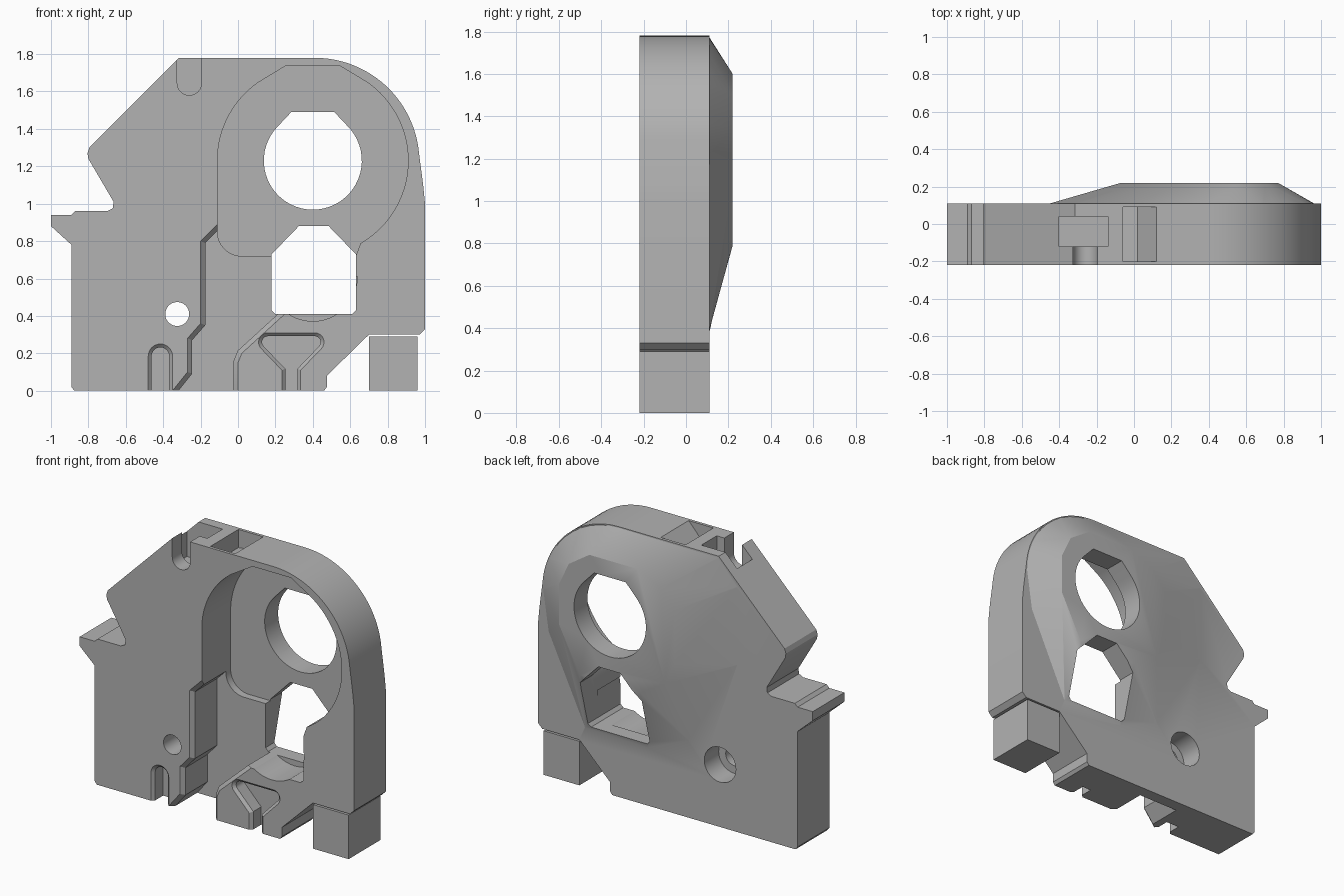
import bpy, bmesh, math
from mathutils import Vector

if "Cube" in bpy.data.objects:
    bpy.data.objects.remove(bpy.data.objects["Cube"])

grey = bpy.data.materials.new("matte grey")
grey.use_nodes = True
grey.diffuse_color = (0.45, 0.45, 0.45, 1)
grey.node_tree.nodes["Principled BSDF"].inputs["Base Color"].default_value = (0.45, 0.45, 0.45, 1)

FRONT, BACK, OUT = -0.22, 0.11, -0.3


def arc(cx, cz, r, a0, a1, n=24):
    steps = [math.radians(a0 + (a1 - a0) * i / n) for i in range(n + 1)]
    return [(cx + r * math.cos(a), cz + r * math.sin(a)) for a in steps]


def inset(pts, d):
    """Move every edge of a profile inward by d."""
    v = [Vector(p) for p in pts]
    n = len(v)
    area = sum(v[i - 1].x * v[i].y - v[i].x * v[i - 1].y for i in range(n))
    sign = 1 if area > 0 else -1
    result = []
    for i in range(n):
        a = (v[i] - v[i - 1]).normalized()
        b = (v[(i + 1) % n] - v[i]).normalized()
        na, nb = Vector((-a.y, a.x)), Vector((-b.y, b.x))
        m = (na + nb) / max(1 + na.dot(nb), 0.4)
        result.append(tuple(v[i] + m * d * sign))
    return result


def finish(name, bm):
    bmesh.ops.recalc_face_normals(bm, faces=bm.faces)
    mesh = bpy.data.meshes.new(name)
    bm.to_mesh(mesh)
    bm.free()
    obj = bpy.data.objects.new(name, mesh)
    bpy.context.collection.objects.link(obj)
    mesh.materials.append(grey)
    return obj


def loft(name, rings):
    """Skin matching x-z profiles given as (y, points)."""
    bm = bmesh.new()
    loops = [[bm.verts.new((x, y, z)) for x, z in pts] for y, pts in rings]
    bm.faces.new(loops[0])
    bm.faces.new(loops[-1])
    n = len(loops[0])
    for a, b in zip(loops, loops[1:]):
        for i in range(n):
            j = (i + 1) % n
            bm.faces.new((a[i], a[j], b[j], b[i]))
    return finish(name, bm)


def prism(name, pts, y0, y1):
    return loft(name, [(y0, pts), (y1, pts)])


def block(name, x0, x1, y0, y1, z0, z1):
    return prism(name, [(x0, z0), (x1, z0), (x1, z1), (x0, z1)], y0, y1)


def combine(target, tool, operation="DIFFERENCE"):
    mod = target.modifiers.new(tool.name, "BOOLEAN")
    mod.operation, mod.solver, mod.object = operation, "EXACT", tool
    bpy.context.view_layer.objects.active = target
    bpy.ops.object.modifier_apply(modifier=mod.name)
    bpy.data.objects.remove(tool)


def chamfered_cut(target, name, pts, depth, c):
    """Recess from the front with a chamfered rim."""
    small = inset(pts, c)
    combine(target, loft(name, [(OUT, pts), (FRONT, pts), (FRONT + c, small), (depth, small)]))


# Main plate
outline = arc(0.41, 1.22, 0.56, 90, 5) + [
    (0.99, 1.1), (1, 1), (1, 0.33), (0.97, 0.3), (0.7, 0.3), (0.475, 0.08), (0.475, 0.02),
    (0.46, 0), (-0.875, 0), (-0.89, 0.02), (-0.89, 0.78), (-1, 0.88), (-1, 0.94),
    (-0.89, 0.94), (-0.87, 0.96), (-0.7, 0.96), (-0.67, 0.975), (-0.665, 1.01),
    (-0.8, 1.24), (-0.805, 1.27), (-0.795, 1.3), (-0.315, 1.78)]
body = prism("housing_body", outline, FRONT, BACK)

# Sloped bulge on the back
base = arc(0.41, 1.22, 0.56, 90, 0, 12) + [
    (0.93, 0.95), (0.66, 0.38), (0.2, 0.37), (-0.1, 0.5), (-0.46, 1.1), (-0.46, 1.62), (-0.32, 1.775)]
plateau = [(0.2, 1.6), (0.55, 1.6), (0.7, 1.5), (0.77, 1.35), (0.77, 1.08), (0.62, 0.79),
           (0.18, 0.79), (0, 0.9), (-0.07, 1.05), (-0.07, 1.4), (0.03, 1.52)]
bm = bmesh.new()
for y, pts in ((0.05, inset(base, 0.02)), (0.108, inset(base, 0.004)), (0.22, plateau)):
    for x, z in pts:
        bm.verts.new((x, y, z))
hull = bmesh.ops.convex_hull(bm, input=bm.verts)
loose = [g for g in hull["geom_interior"] if isinstance(g, bmesh.types.BMVert)]
bmesh.ops.delete(bm, geom=loose, context="VERTS")
combine(body, finish("bulge", bm), "UNION")

# Deep round pocket in the front
pocket = ([(-0.11, 0.85)] + arc(0.4, 1.23, 0.51, 180, 125) + [(0.26, 1.74), (0.54, 1.74)]
          + arc(0.4, 1.23, 0.51, 55, -60) + [(0.63, 0.72)] + arc(0.02, 0.85, 0.13, 270, 185, 10))
combine(body, prism("pocket", pocket, OUT, 0.08))

# Lower recess beside the pocket
recess = [(-0.35, -0.1), (-0.35, 0), (-0.27, 0.1), (-0.27, 0.28), (-0.2, 0.36), (-0.2, 0.8),
          (-0.1, 0.9), (0.25, 0.9), (0.25, 0.41), (0.02, 0.2), (0, 0.15), (0, -0.1)]
chamfered_cut(body, "recess", recess, 0.03, 0.025)

# Round and rectangular openings with sloped tops
bore = [(0.285, 1.49), (0.515, 1.49)] + arc(0.4, 1.23, 0.262, 45, -225, 40)
combine(body, prism("bore", bore, OUT, 0.4))
window = [(0.2, 0.41), (0.61, 0.41), (0.63, 0.43), (0.63, 0.73), (0.485, 0.88),
          (0.325, 0.88), (0.18, 0.73), (0.18, 0.43)]
combine(body, prism("window", window, OUT, 0.4))
combine(body, prism("window_relief", arc(0.4, 0.61, 0.238, 180, 360), OUT, 0.02))

# Screw hole with a wide seat at the back
combine(body, prism("screw_hole", arc(-0.325, 0.41, 0.064, 0, 350, 35), OUT, 0.4))
combine(body, prism("screw_seat", arc(-0.325, 0.41, 0.115, 0, 350, 35), -0.04, 0.4))

# Shallow channels along the bottom
slot = [(-0.48, -0.1)] + arc(-0.415, 0.185, 0.065, 180, 0, 16) + [(-0.35, -0.1)]
chamfered_cut(body, "slot", slot, -0.12, 0.018)
funnel = ([(0.235, -0.1), (0.235, 0.11)] + arc(0.16, 0.26, 0.05, 225, 90, 8)
          + arc(0.41, 0.26, 0.05, 90, -45, 8) + [(0.335, 0.11), (0.335, -0.1)])
chamfered_cut(body, "funnel", funnel, -0.12, 0.018)

# Top screw slot, nut trap and sloped pocket
top_slot = [(-0.325, 1.9)] + arc(-0.26, 1.645, 0.065, 180, 360, 16) + [(-0.195, 1.9)]
combine(body, prism("top_slot", top_slot, OUT, -0.1))
combine(body, block("nut_trap", -0.4, -0.14, -0.12, 0.04, 1.53, 1.9))
combine(body, prism("top_pocket", [(-0.06, 1.66), (0.02, 1.67), (0.13, 1.79), (0.13, 1.9),
                                   (-0.06, 1.9)], -0.2, 0.09))

# Separate support block under the right corner
foot = block("support_block", 0.7, 0.96, FRONT, BACK, 0, 0.29)

# Smooth round walls, sharp edges
bpy.ops.object.select_all(action="DESELECT")
body.select_set(True)
bpy.context.view_layer.objects.active = body
bpy.ops.object.shade_smooth_by_angle(angle=math.radians(25))
